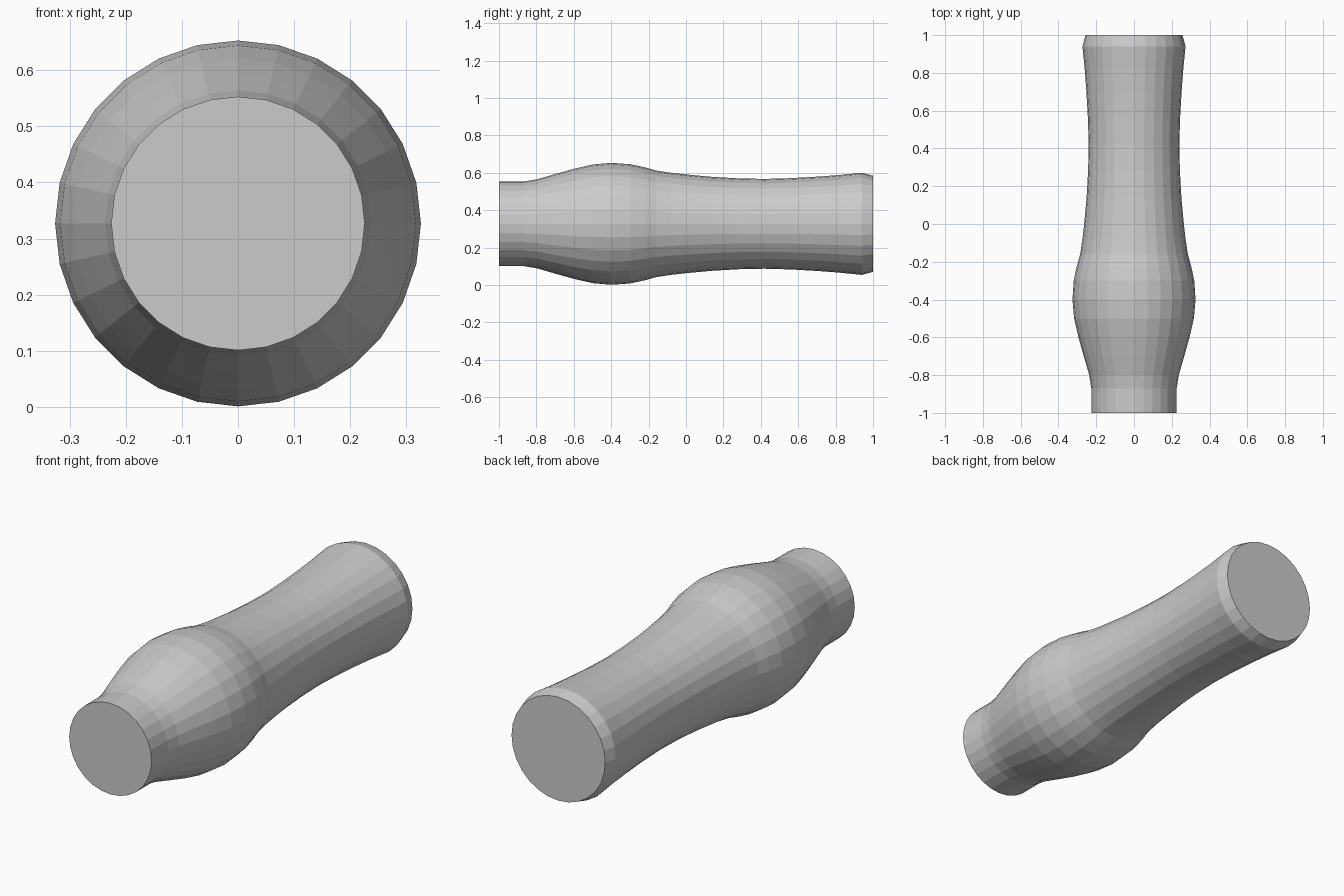
import bpy, bmesh
from math import cos, sin, pi

if "Cube" in bpy.data.objects:
    bpy.data.objects.remove(bpy.data.objects["Cube"])

CENTRE_Z = 0.327
SIDES = 28

# handle outline: (position along y, radius)
profile = [
    (-1.0, 0.226), (-0.87, 0.226), (-0.80, 0.237), (-0.70, 0.266),
    (-0.60, 0.294), (-0.50, 0.317), (-0.40, 0.326), (-0.30, 0.319),
    (-0.22, 0.302), (-0.16, 0.285), (-0.08, 0.273), (0.0, 0.264),
    (0.14, 0.251), (0.28, 0.243), (0.42, 0.240), (0.56, 0.244),
    (0.70, 0.252), (0.82, 0.261), (0.94, 0.273), (1.0, 0.257),
]

# turned body: stacked rings joined by quads, flat caps at both ends
bm = bmesh.new()
rings = []
for y, r in profile:
    rings.append([bm.verts.new((r * cos(2 * pi * i / SIDES), y,
                                CENTRE_Z + r * sin(2 * pi * i / SIDES)))
                  for i in range(SIDES)])
for a, b in zip(rings, rings[1:]):
    for i in range(SIDES):
        j = (i + 1) % SIDES
        bm.faces.new((a[i], a[j], b[j], b[i]))
bm.faces.new(rings[0])
bm.faces.new(rings[-1])
bmesh.ops.recalc_face_normals(bm, faces=bm.faces)

mesh = bpy.data.meshes.new("turned_handle")
bm.to_mesh(mesh)
bm.free()
bpy.context.collection.objects.link(bpy.data.objects.new("turned_handle", mesh))
